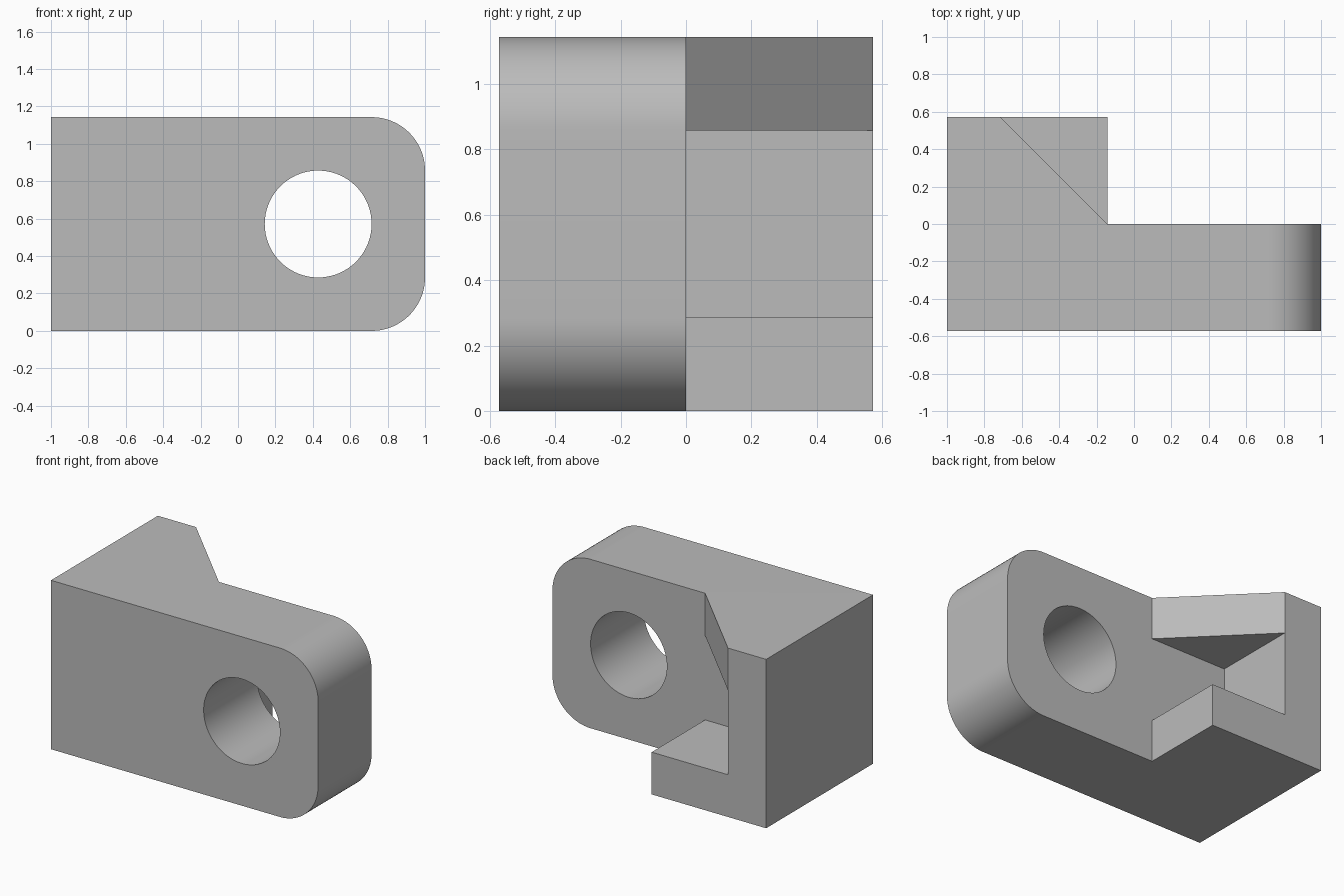
import bpy, bmesh
from mathutils import Matrix

UNIT = 1 / 7  # the bracket is laid out on a grid of sevenths

cube = bpy.data.objects.get("Cube")
if cube:
    bpy.data.objects.remove(cube, do_unlink=True)

grey = bpy.data.materials.new("plain grey")
grey.use_nodes = True
grey.diffuse_color = (0.5, 0.5, 0.5, 1)
grey.node_tree.nodes["Principled BSDF"].inputs["Base Color"].default_value = (0.5, 0.5, 0.5, 1)


def to_object(name, bm):
    bmesh.ops.recalc_face_normals(bm, faces=bm.faces)
    mesh = bpy.data.meshes.new(name)
    bm.to_mesh(mesh)
    bm.free()
    mesh.materials.append(grey)
    obj = bpy.data.objects.new(name, mesh)
    bpy.context.collection.objects.link(obj)
    return obj


def prism(plan, bottom, top):
    """Extrude a plan outline upwards."""
    bm = bmesh.new()
    face = bm.faces.new([bm.verts.new((x, y, bottom)) for x, y in plan])
    result = bmesh.ops.extrude_face_region(bm, geom=[face])
    verts = [v for v in result["geom"] if isinstance(v, bmesh.types.BMVert)]
    bmesh.ops.translate(bm, verts=verts, vec=(0, 0, top - bottom))
    return bm


# L-shaped block with the two end corners of the front plate rounded
bm = prism([(-7, -4), (7, -4), (7, 0), (-1, 0), (-1, 4), (-7, 4)], 0, 8)
corners = [e for e in bm.edges
           if all(v.co.x > 6.9 for v in e.verts)
           and e.verts[0].co.z == e.verts[1].co.z]
bmesh.ops.bevel(bm, geom=corners, offset=2, segments=20, profile=0.5, affect='EDGES')
bracket = to_object("bracket", bm)

# Slot between foot and web, and the slanted corner above it
slot = to_object("slot_cutter", prism(
    [(-5, 0), (-1, 0), (0, 1), (0, 5), (-5, 5)], 2, 6))
slant = to_object("web_slant_cutter", prism(
    [(-5, 4), (-1, 0), (0, 0.5), (0, 5), (-5, 5)], 5, 9))

# Round hole through the front plate
bm = bmesh.new()
bmesh.ops.create_cone(bm, cap_ends=True, segments=72, radius1=2, radius2=2, depth=6,
                      matrix=Matrix.Translation((3, -2, 4)) @ Matrix.Rotation(1.5707963, 4, 'X'))
hole = to_object("hole_cutter", bm)

bpy.ops.object.select_all(action='DESELECT')
bpy.context.view_layer.objects.active = bracket
bracket.select_set(True)
for cutter in (slot, slant, hole):
    cutter.hide_render = True
    cut = bracket.modifiers.new(cutter.name, 'BOOLEAN')
    cut.operation = 'DIFFERENCE'
    cut.solver = 'EXACT'
    cut.object = cutter
    bpy.ops.object.modifier_apply(modifier=cut.name)
    bpy.data.objects.remove(cutter, do_unlink=True)

# Final size, crisp corners and smooth rounds
bracket.data.transform(Matrix.Scale(UNIT, 4))
bpy.ops.object.shade_smooth_by_angle(angle=0.5)
